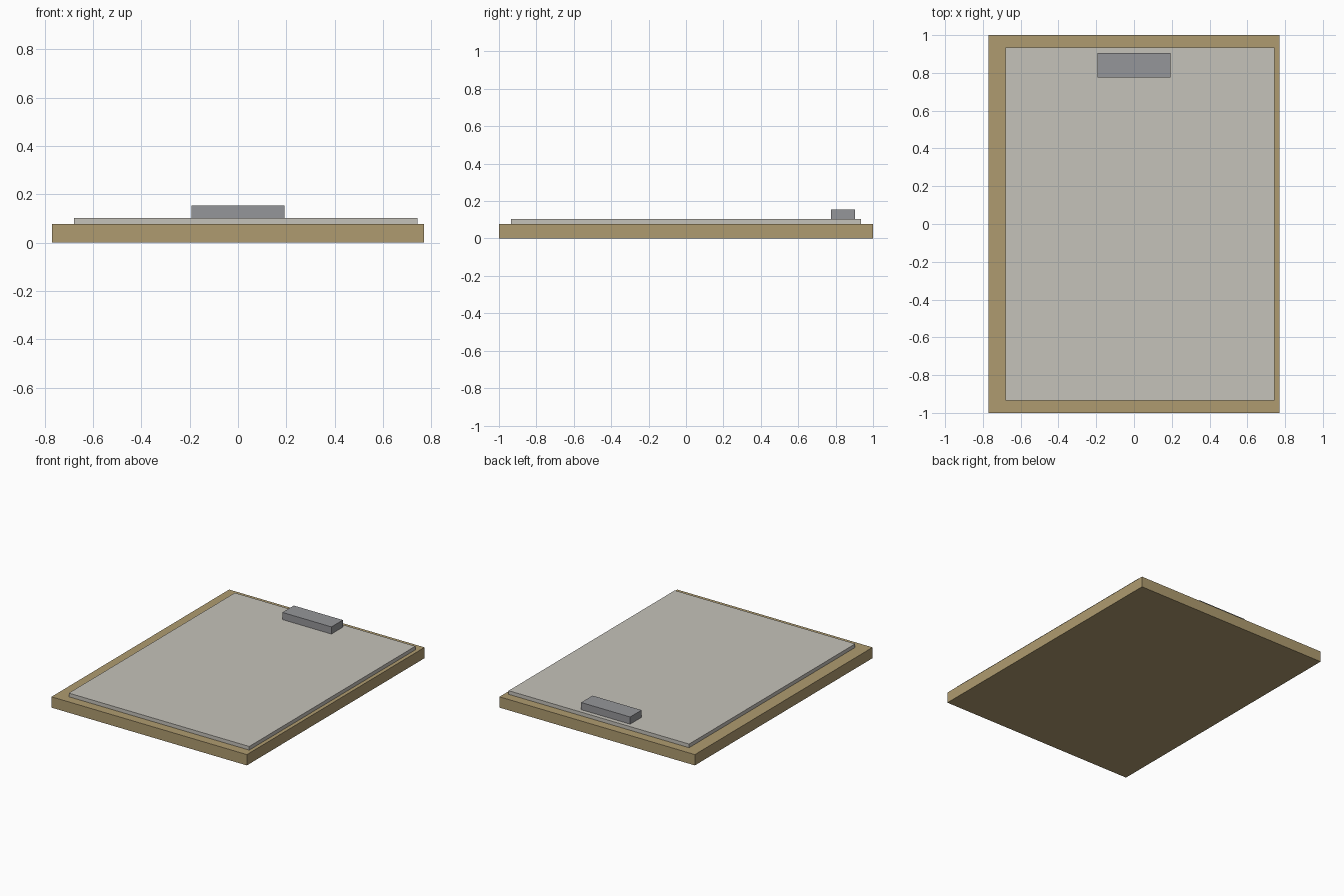
import bpy
from mathutils import Matrix

if "Cube" in bpy.data.objects:
    bpy.data.objects.remove(bpy.data.objects["Cube"])


def material(name, colour):
    mat = bpy.data.materials.new(name)
    mat.diffuse_color = colour
    mat.use_nodes = True
    mat.node_tree.nodes["Principled BSDF"].inputs["Base Color"].default_value = mat.diffuse_color
    return mat


def box(name, x, y, z, mat):
    """Box from (min, max) ranges along each axis."""
    ranges = (x, y, z)
    bpy.ops.mesh.primitive_cube_add(size=1, location=[(a + b) / 2 for a, b in ranges])
    obj = bpy.context.object
    obj.name = name
    obj.data.transform(Matrix.Diagonal([b - a for a, b in ranges] + [1]))
    obj.data.materials.append(mat)
    return obj


wood = material("wood", (0.43, 0.33, 0.16, 1))
paper = material("paper", (0.56, 0.54, 0.49, 1))
metal = material("metal", (0.30, 0.305, 0.32, 1))

# Backing board
box("board", (-0.77, 0.77), (-1, 1), (0, 0.077), wood)
# Paper stack, set slightly to the right
box("paper_stack", (-0.679, 0.743), (-0.935, 0.935), (0.077, 0.103), paper)
# Clip at the back edge
box("clip", (-0.193, 0.193), (0.776, 0.904), (0.103, 0.154), metal)
